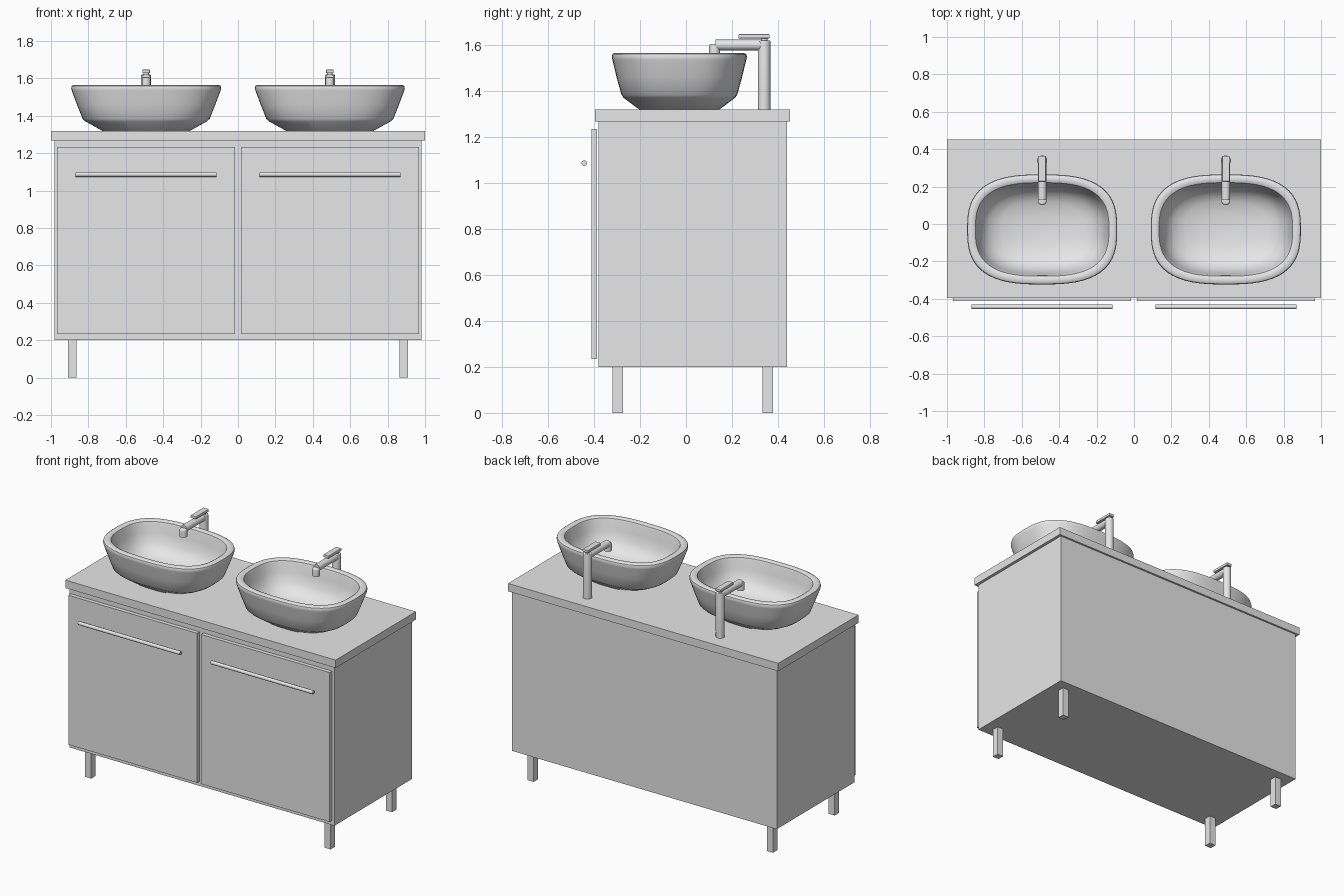
import bpy, bmesh, math
from mathutils import Vector

if "Cube" in bpy.data.objects:
    bpy.data.objects.remove(bpy.data.objects["Cube"])

grey = bpy.data.materials.new("light_grey")
grey.diffuse_color = (0.8, 0.8, 0.8, 1)
grey.use_nodes = True
grey.node_tree.nodes["Principled BSDF"].inputs["Base Color"].default_value = grey.diffuse_color


def add_object(name, bm, smooth=False):
    bmesh.ops.recalc_face_normals(bm, faces=bm.faces)
    mesh = bpy.data.meshes.new(name)
    bm.to_mesh(mesh)
    bm.free()
    mesh.materials.append(grey)
    obj = bpy.data.objects.new(name, mesh)
    bpy.context.collection.objects.link(obj)
    if smooth:
        bpy.ops.object.select_all(action='DESELECT')
        obj.select_set(True)
        bpy.context.view_layer.objects.active = obj
        bpy.ops.object.shade_smooth_by_angle(angle=math.radians(35))
    return obj


def box(name, x0, x1, y0, y1, z0, z1, bevel=0):
    bm = bmesh.new()
    bmesh.ops.create_cube(bm, size=1)
    for v in bm.verts:
        v.co = ((x0 + x1) / 2 + v.co.x * (x1 - x0),
                (y0 + y1) / 2 + v.co.y * (y1 - y0),
                (z0 + z1) / 2 + v.co.z * (z1 - z0))
    if bevel:
        bmesh.ops.bevel(bm, geom=bm.edges[:], offset=bevel, segments=2,
                        profile=0.5, affect='EDGES')
    return add_object(name, bm)


def rod(name, start, end, radius, bevel=0):
    start, end = Vector(start), Vector(end)
    axis = end - start
    bm = bmesh.new()
    bmesh.ops.create_cone(bm, cap_ends=True, segments=24, radius1=radius,
                          radius2=radius, depth=axis.length)
    if bevel:
        rim = [e for e in bm.edges if all(v.co.z > 0 for v in e.verts)]
        bmesh.ops.bevel(bm, geom=rim, offset=bevel, segments=4,
                        profile=0.5, affect='EDGES')
    turn = Vector((0, 0, 1)).rotation_difference(axis.normalized())
    for v in bm.verts:
        v.co = turn @ v.co + (start + end) / 2
    return add_object(name, bm, smooth=True)


# Basin section: half width, half depth, height, corner squareness
BASIN = [
    (0.235, 0.175, 1.320, 2.6), (0.325, 0.242, 1.370, 2.7),
    (0.340, 0.252, 1.384, 2.8), (0.370, 0.273, 1.460, 2.8),
    (0.398, 0.291, 1.535, 2.8), (0.401, 0.294, 1.548, 2.8),
    (0.398, 0.291, 1.560, 2.8), (0.388, 0.281, 1.566, 2.8),
    (0.368, 0.261, 1.566, 2.8), (0.357, 0.250, 1.560, 2.8),
    (0.352, 0.245, 1.545, 2.8), (0.340, 0.236, 1.490, 2.8),
    (0.318, 0.220, 1.430, 2.7), (0.280, 0.193, 1.390, 2.6),
    (0.220, 0.152, 1.364, 2.5), (0.120, 0.083, 1.350, 2.3),
    (0.030, 0.021, 1.346, 2.0),
]


def basin(name, cx, cy, count=72):
    bm = bmesh.new()
    rings = []
    for hx, hy, z, n in BASIN:
        ring = []
        for i in range(count):
            a = 2 * math.pi * i / count
            c, s = math.cos(a), math.sin(a)
            r = (abs(c) ** n + abs(s) ** n) ** (-1 / n)
            ring.append(bm.verts.new((cx + hx * r * c, cy + hy * r * s, z)))
        rings.append(ring)
    for lo, hi in zip(rings, rings[1:]):
        for i in range(count):
            j = (i + 1) % count
            bm.faces.new((lo[i], lo[j], hi[j], hi[i]))
    bm.faces.new(rings[0][::-1])
    bm.faces.new(rings[-1])
    return add_object(name, bm, smooth=True)


# Cabinet body and countertop
box("cabinet", -0.98, 0.98, -0.38, 0.44, 0.20, 1.267)
box("countertop", -1.0, 1.0, -0.396, 0.453, 1.267, 1.32)

for side, label in ((-1, "left"), (1, "right")):
    cx = 0.491 * side

    # Door and its bar handle
    box(label + "_door", cx - 0.476, cx + 0.476, -0.412, -0.386, 0.234, 1.234)
    rod(label + "_handle", (cx - 0.377, -0.443, 1.086),
        (cx + 0.377, -0.443, 1.086), 0.012)

    # Square legs
    for y, place in ((-0.297, "front"), (0.355, "back")):
        lx = 0.886 * side
        box(f"{place}_{label}_leg", lx - 0.023, lx + 0.023,
            y - 0.023, y + 0.023, 0, 0.20)

    # Vessel basin
    basin(label + "_basin", cx, -0.029)

    # Tap: post, arm, downturned spout and lever
    rod(label + "_tap_post", (cx, 0.34, 1.32), (cx, 0.34, 1.62), 0.027, 0.005)
    rod(label + "_tap_arm", (cx, 0.34, 1.60), (cx, 0.128, 1.60), 0.0235)
    rod(label + "_tap_spout", (cx, 0.124, 1.552), (cx, 0.124, 1.605), 0.0235, 0.01)
    rod(label + "_lever_neck", (cx, 0.34, 1.61), (cx, 0.34, 1.635), 0.014)
    box(label + "_tap_lever", cx - 0.02, cx + 0.02, 0.228, 0.364,
        1.629, 1.647, 0.003)
